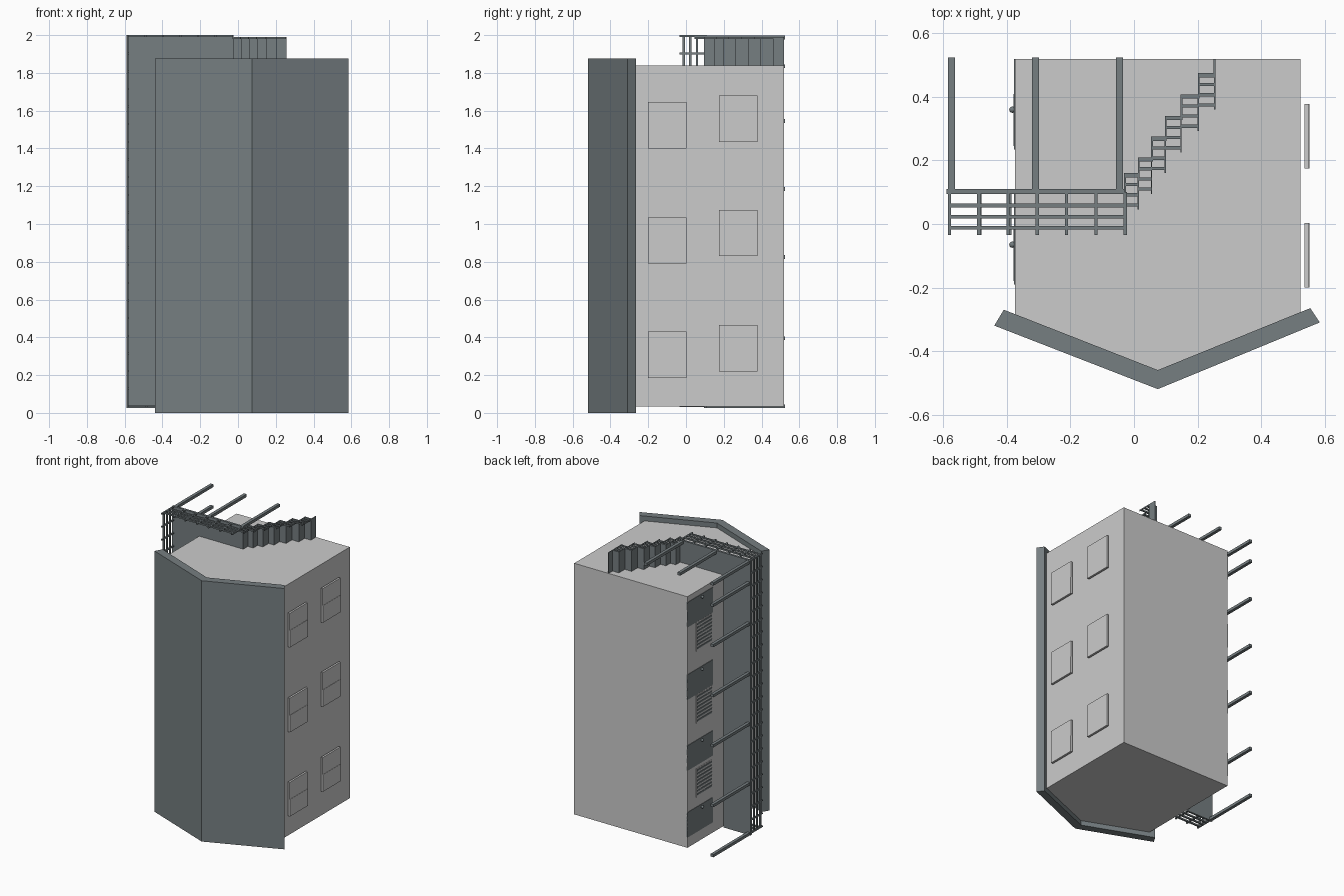
import bpy, bmesh

if "Cube" in bpy.data.objects:
    bpy.data.objects.remove(bpy.data.objects["Cube"])

dark = bpy.data.materials.new("dark_slate")
dark.diffuse_color = (0.18, 0.21, 0.22, 1)
dark.use_nodes = True
dark.node_tree.nodes["Principled BSDF"].inputs["Base Color"].default_value = dark.diffuse_color


def finish(name, bm, mat):
    bmesh.ops.recalc_face_normals(bm, faces=bm.faces)
    me = bpy.data.meshes.new(name)
    bm.to_mesh(me)
    bm.free()
    ob = bpy.data.objects.new(name, me)
    bpy.context.collection.objects.link(ob)
    if mat:
        me.materials.append(mat)
    return ob


def boxes(name, ranges, mat=None):
    """One object from many boxes given as (x0, x1, y0, y1, z0, z1)."""
    bm = bmesh.new()
    for x0, x1, y0, y1, z0, z1 in ranges:
        vs = bmesh.ops.create_cube(bm, size=1)["verts"]
        for v in vs:
            v.co.x = x1 if v.co.x > 0 else x0
            v.co.y = y1 if v.co.y > 0 else y0
            v.co.z = z1 if v.co.z > 0 else z0
    return finish(name, bm, mat)


def prism(name, outline, z0, z1, mat=None):
    """Extrude an xy outline along z."""
    bm = bmesh.new()
    f = bm.faces.new([bm.verts.new((x, y, z0)) for x, y in outline])
    ext = bmesh.ops.extrude_face_region(bm, geom=[f])["geom"]
    for v in ext:
        if isinstance(v, bmesh.types.BMVert):
            v.co.z = z1
    return finish(name, bm, mat)


# House walls and gabled roof (the house lies with its roof towards -y)
prism("house_body", [(-0.375, 0.52), (0.525, 0.52), (0.525, -0.28),
                     (0.075, -0.46), (-0.375, -0.285)], 0.035, 1.84)
prism("roof", [(-0.44, -0.32), (0.075, -0.52), (0.585, -0.31), (0.555, -0.265),
               (0.075, -0.46), (-0.41, -0.27)], 0, 1.875, dark)

# Sash windows on the right wall, two panes each
panes = []
for y, zs in ((-0.2, (0.185, 0.79, 1.40)), (0.175, (0.22, 0.83, 1.435))):
    for z in zs:
        panes += [(0.537, 0.553, y, y + 0.203, z, z + 0.1225),
                  (0.537, 0.551, y, y + 0.203, z + 0.1225, z + 0.245)]
boxes("sash_windows", panes)

# Doors, knobs and barred windows on the left wall, both storeys
doors, frames, bars = [], [], []
knobs = bmesh.new()
for floor in (0.52, 0.095):
    for z in (0.27, 0.75, 1.26, 1.78):
        doors.append((-0.378, -0.37, floor - 0.285, floor, z - 0.16, z + 0.02))
        vs = bmesh.ops.create_uvsphere(knobs, u_segments=12, v_segments=8, radius=0.01)["verts"]
        bmesh.ops.translate(knobs, verts=vs, vec=(-0.383, floor - 0.16, z))
    for z in (0.36, 0.89, 1.41):
        y0, y1 = floor - 0.285, floor - 0.1
        frames.append((-0.3765, -0.37, y0, y1, z, z + 0.205))
        for i in range(8):
            b = z + 0.012 + i * 0.0245
            bars.append((-0.379, -0.37, y0 + 0.01, y1 - 0.01, b, b + 0.012))
boxes("doors", doors, dark)
boxes("barred_window_panels", frames)
boxes("window_bars", bars, dark)
k = finish("door_knobs", knobs, dark)
for p in k.data.polygons:
    p.use_smooth = True

# L-shaped balcony deck
boxes("balcony_deck", [(-0.59, -0.375, 0.095, 0.11, 0.025, 2.0),
                       (-0.375, -0.03, 0.095, 0.11, 1.84, 2.0)], dark)

# Posts carrying the deck
spots = [(-0.575, z) for z in (0.035, 0.395, 0.825, 1.185, 1.545, 1.835, 1.988)]
spots += [(-0.31, 1.988), (-0.045, 1.988)]
boxes("deck_posts", [(x - 0.011, x + 0.011, 0.105, 0.525, z - 0.01, z + 0.01)
                     for x, z in spots], dark)

# Balcony railing: three rails and regular balusters on each open side
rails, balusters = [], []
for y in (-0.012, 0.023, 0.058):
    a, b = y - 0.006, y + 0.006
    rails += [(-0.586, -0.576, a, b, 0.03, 2.0),
              (-0.586, -0.025, a, b, 1.99, 2.0),
              (-0.586, -0.375, a, b, 0.03, 0.04)]


def baluster(x, z):
    balusters.append((x - 0.005, x + 0.005, -0.035, 0.1, z - 0.005, z + 0.005))


for i in range(22):
    baluster(-0.581, 0.035 + i * 1.96 / 21)
for i in range(1, 7):
    baluster(-0.581 + i * 0.0922, 1.995)
for x in (-0.485, -0.39):
    baluster(x, 0.035)
boxes("balcony_rails", rails, dark)
boxes("balcony_balusters", balusters, dark)

# Staircase: thin treads and risers going down towards +y
xs = (-0.028, 0.015, 0.057, 0.1, 0.15, 0.204, 0.256)
ys = (0.16, 0.21, 0.275, 0.34, 0.408, 0.475, 0.525)
treads, risers, stair_rail = [], [], []
prev = 0.095
for i in range(6):
    x0, x1, y = xs[i], xs[i + 1], ys[i]
    treads.append((x0, x1, y - 0.013, y, 1.84, 1.99))
    risers.append((x0 - 0.003, x0 + 0.003, prev, y, 1.84, 1.99))
    prev = y - 0.013
    stair_rail.append((x1 - 0.004, x1, y - 0.135 + 0.02, y, 1.98, 1.99))
    for d in (0.1, 0.068, 0.036):
        stair_rail.append((x0, x1, y - d - 0.005, y - d + 0.005, 1.98, 1.99))
risers.append((xs[6] - 0.005, xs[6], ys[5] - 0.013, 0.52, 1.84, 1.99))
boxes("stair_treads", treads, dark)
boxes("stair_risers", risers, dark)
boxes("stair_railing", stair_rail, dark)
